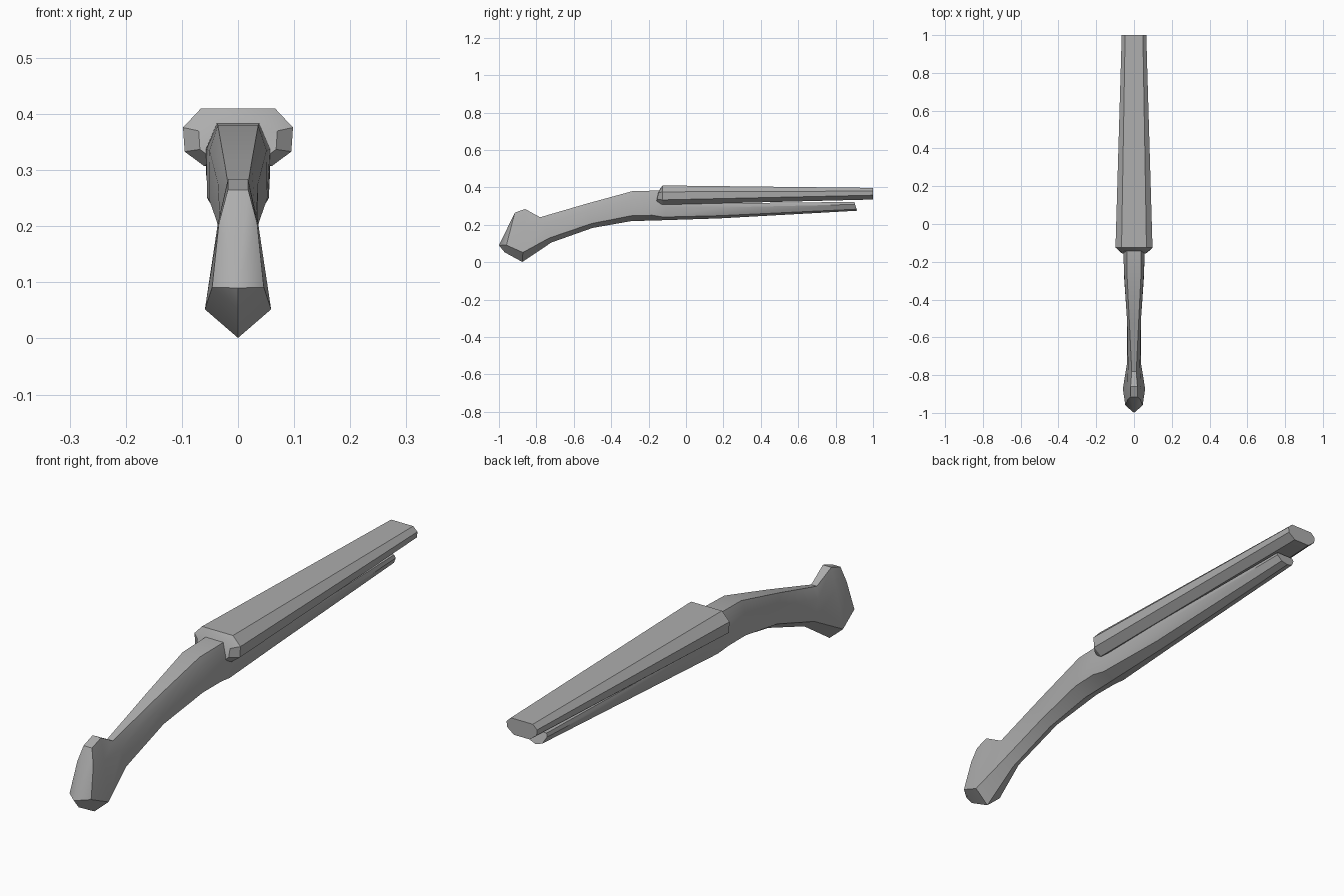
import bpy, bmesh, math

cube = bpy.data.objects.get("Cube")
if cube:
    bpy.data.objects.remove(cube, do_unlink=True)

# Single flat grey for the whole model
grey = bpy.data.materials.new("plain grey")
grey.diffuse_color = (0.42, 0.42, 0.42, 1)
grey.use_nodes = True
bsdf = next(n for n in grey.node_tree.nodes if n.type == 'BSDF_PRINCIPLED')
bsdf.inputs["Base Color"].default_value = grey.diffuse_color


def loft(name, rings, tip=None, angle=32):
    """Skin a list of equal-length point rings; the last one may close on a tip."""
    bm = bmesh.new()
    loops = [[bm.verts.new(p) for p in ring] for ring in rings]
    n = len(loops[0])
    for a, b in zip(loops, loops[1:]):
        for i in range(n):
            j = (i + 1) % n
            bm.faces.new((a[i], a[j], b[j], b[i]))
    bm.faces.new(loops[0])
    if tip:
        t = bm.verts.new(tip)
        for i in range(n):
            bm.faces.new((loops[-1][i], loops[-1][(i + 1) % n], t))
    else:
        bm.faces.new(loops[-1])
    bmesh.ops.recalc_face_normals(bm, faces=bm.faces)
    mesh = bpy.data.meshes.new(name)
    bm.to_mesh(mesh)
    bm.free()
    mesh.materials.append(grey)
    obj = bpy.data.objects.new(name, mesh)
    bpy.context.collection.objects.link(obj)
    bpy.ops.object.select_all(action='DESELECT')
    obj.select_set(True)
    bpy.context.view_layer.objects.active = obj
    bpy.ops.object.shade_smooth_by_angle(angle=math.radians(angle))
    return obj


def mirror_ring(half):
    """Complete a right-hand half outline; points on the centre line stay single."""
    return half + [(-x, y, z) for x, y, z in reversed(half) if x > 0]


def stock_ring(yt, zt, yb, zb, wt, wu, wl):
    """Slanted section: flat top, two side corners, keel at the bottom."""
    def at(w, f):
        return (w, yt + (yb - yt) * f, zt + (zb - zt) * f)
    return mirror_ring([at(wt, 0), at(wu, 0.28), at(wl, 0.82), at(0, 1)])


# Stock: forend, lock section, wrist and flared butt in one skin
stock = [
    (0.90, 0.322, 0.915, 0.275, 0.036, 0.040, 0.026),
    (0.18, 0.315, 0.18, 0.234, 0.050, 0.056, 0.036),
    (-0.09, 0.320, -0.13, 0.224, 0.050, 0.057, 0.050),
    (-0.135, 0.383, -0.19, 0.222, 0.038, 0.057, 0.055),
    (-0.285, 0.380, -0.29, 0.220, 0.036, 0.051, 0.052),
    (-0.53, 0.313, -0.50, 0.183, 0.024, 0.036, 0.037),
    (-0.78, 0.240, -0.72, 0.105, 0.012, 0.032, 0.036),
    (-0.86, 0.284, -0.875, 0.001, 0.018, 0.036, 0.059),
    (-0.915, 0.265, -0.970, 0.053, 0.018, 0.034, 0.046),
]
loft("stock", [stock_ring(*s) for s in stock], tip=(0, -1.0, 0.09))


def barrel_ring(y, wt, ws, wb, zt, zu, zl, zb, lean=0.0):
    """Eight-sided section, wide and flat on top; lean pulls the lower part back."""
    return mirror_ring([(wt, y, zt), (ws, y - lean * 0.4, zu),
                        (ws * 0.97, y - lean * 0.7, zl), (wb, y - lean, zb)])


# Barrel: tapered octagon with a chamfered breech
barrel = [
    barrel_ring(1.0, 0.047, 0.065, 0.034, 0.397, 0.380, 0.358, 0.335),
    barrel_ring(-0.125, 0.066, 0.098, 0.060, 0.410, 0.376, 0.333, 0.307),
    barrel_ring(-0.14, 0.040, 0.070, 0.045, 0.390, 0.370, 0.337, 0.320, 0.02),
]
loft("barrel", barrel, angle=25)
